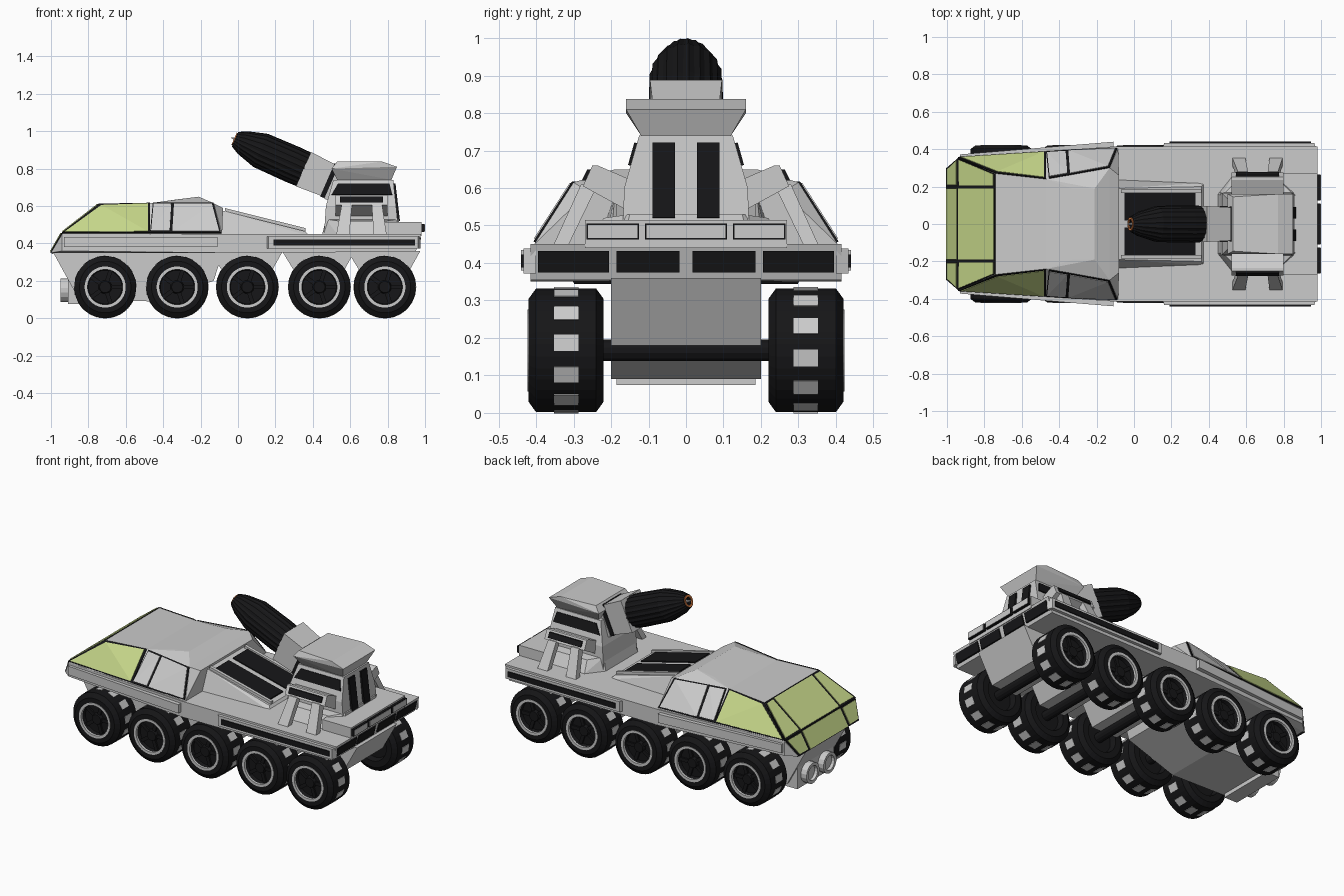
import bpy, bmesh
from math import sin, cos, pi, radians
from mathutils import Vector, Matrix

if "Cube" in bpy.data.objects:
    bpy.data.objects.remove(bpy.data.objects["Cube"])


def colour(name, rgb):
    m = bpy.data.materials.new(name)
    m.diffuse_color = (*rgb, 1)
    m.use_nodes = True
    m.node_tree.nodes["Principled BSDF"].inputs["Base Color"].default_value = m.diffuse_color
    return m


BLACK = colour("black", (0.008, 0.008, 0.009))
GREEN = colour("glass_green", (0.56, 0.67, 0.25))
ORANGE = colour("orange", (0.75, 0.22, 0.06))


def finish(name, bm, mat):
    bmesh.ops.recalc_face_normals(bm, faces=bm.faces)
    me = bpy.data.meshes.new(name)
    bm.to_mesh(me)
    bm.free()
    if mat:
        me.materials.append(mat)
    ob = bpy.data.objects.new(name, me)
    bpy.context.collection.objects.link(ob)
    return ob


def hull(name, pts, mat=None, mirror=True):
    """Faceted convex solid; points are mirrored in y by default."""
    pts = [Vector(p) for p in pts]
    if mirror:
        pts += [Vector((p.x, -p.y, p.z)) for p in pts]
    bm = bmesh.new()
    for p in pts:
        bm.verts.new(p)
    res = bmesh.ops.convex_hull(bm, input=bm.verts)
    junk = [g for g in set(res["geom_interior"] + res["geom_unused"]) if isinstance(g, bmesh.types.BMVert)]
    bmesh.ops.delete(bm, geom=junk, context="VERTS")
    bmesh.ops.dissolve_limit(bm, angle_limit=0.01, verts=bm.verts, edges=bm.edges)
    return finish(name, bm, mat)


def pair(name, pts, mat=None):
    for side, s in (("left", 1), ("right", -1)):
        hull(f"{name}_{side}", [(x, s * y, z) for x, y, z in pts], mat, False)


def box(name, x0, x1, y0, y1, z0, z1, mat=None):
    return hull(name, [(x, y, z) for x in (x0, x1) for y in (y0, y1) for z in (z0, z1)], mat, False)


def pane(name, corners, mat, margin=0.0, lift=0.006):
    """Thin plate lying on a hull face, pushed away from the body centre."""
    c = [Vector(p) for p in corners]
    mid = sum(c, Vector()) / 4
    n = (c[2] - c[0]).cross(c[3] - c[1]).normalized()
    if n.dot(mid - Vector((-0.5 if mid.x < 0.1 else 0.66, 0, 0.3))) < 0:
        n = -n
    c = [p + (mid - p).normalized() * margin for p in c]
    return hull(name, [p + n * lift for p in c] + [p - n * 0.012 for p in c], mat, False)


def window(name, corners, mat, margin=0.014):
    pane(name + "_frame", corners, BLACK, 0, 0.005)
    pane(name, corners, mat, margin, 0.009)


def lathe(name, prof, n, mtx, mat=None, closed=False, flute=0.0):
    """Revolve (radius, height) points about local z."""
    bm = bmesh.new()
    rings = []
    for r, h in prof:
        rings.append([bm.verts.new(mtx @ Vector((r * k * cos(a), r * k * sin(a), h)))
                      for i in range(n)
                      for a, k in [(2 * pi * (i + 0.5) / n, 1 - flute * (i % 2))]])
    m = len(rings)
    for j in range(m if closed else m - 1):
        a, b = rings[j], rings[(j + 1) % m]
        for i in range(n):
            bm.faces.new((a[i], a[(i + 1) % n], b[(i + 1) % n], b[i]))
    if not closed:
        bm.faces.new(rings[0])
        bm.faces.new(rings[-1])
    return finish(name, bm, mat)


# Deck, belly and suspension housings
hull("deck", [(-1, .3, .35), (-.94, .355, .36), (-.94, .355, .45), (-.1, .415, .35), (-.1, .415, .45),
              (.95, .415, .355), (.98, .415, .45)])
hull("front_belly", [(x, .2, z) for x, z in
     ((-.99, .355), (-.88, .2), (-.85, .1), (-.45, .09), (-.13, .2), (-.08, .36))])
for i, x in enumerate((.05, .435, .785)):
    hull(f"axle_housing_{i}", [(x - .2, .2, .36), (x + .19, .2, .36), (x - .09, .2, .18), (x + .09, .2, .18)])

# Side skirts and slotted side rails
pair("front_skirt", [(x, y, z) for x, y0, y1 in ((-.93, .34, .372), (-.11, .4, .44))
                     for y in (y0, y1) for z in (.38, .435)])
pair("rear_rail", [(x, y, z) for y, e in ((.4, 0), (.434, .012)) for z in (.372, .438) for x in (.15 + e, .975 - e)])
pair("rail_slot", [(x, y, z) for x in (.19, .945) for y in (.42, .44) for z in (.388, .422)], BLACK)

# Rear face slots and rear bar
for i, (a, b) in enumerate(((-.395, -.205), (-.185, -.018), (.018, .185), (.205, .395))):
    hull(f"rear_slot_{i}", [(x, y, z) for y in (a, b) for x, z in ((.94, .375), (.966, .375), (.98, .432), (.94, .432))],
         BLACK, False)
box("rear_bar", .78, .982, -.27, .27, .44, .515)
for i, (a, b) in enumerate(((-.265, -.125), (-.11, .11), (.125, .265))):
    box(f"rear_lamp_{i}", .97, .998, a, b, .462, .505, BLACK)
    box(f"rear_lamp_cover_{i}", .98, 1.0, a + .004, b - .004, .466, .501)

# Cab
hull("cab_front", [(-1, .3, .35), (-.94, .355, .45), (-.74, .27, .61), (-.47, .24, .615), (-.47, .385, .45)])
hull("cab_rear", [(-.47, .385, .45), (-.47, .24, .615), (-.33, .19, .635), (-.21, .19, .65), (-.13, .3, .615),
                  (-.08, .26, .59), (-.085, .405, .45)])
for side, s in (("left", 1), ("right", -1)):
    def q(*pts):
        return [(x, s * y, z) for x, y, z in pts]
    window(f"side_window_{side}", q((-.94, .355, .455), (-.47, .385, .455), (-.47, .24, .615), (-.74, .27, .61)), GREEN)
    window(f"side_panel_{side}", q((-.47, .385, .455), (-.36, .392, .455), (-.35, .26, .615), (-.455, .242, .615)), None, .012)
    window(f"door_panel_{side}", q((-.36, .392, .455), (-.09, .403, .455), (-.13, .3, .615), (-.35, .26, .615)), None, .012)
    window(f"windshield_{side}", q((-.94, .2, .455), (-.94, .35, .455), (-.74, .268, .61), (-.74, .2, .61)), GREEN, .012)
    window(f"lower_glass_{side}", q((-1, .2, .35), (-1, .298, .35), (-.94, .35, .455), (-.94, .2, .455)), GREEN, .012)
window("windshield_middle", [(-.94, -.2, .455), (-.94, .2, .455), (-.74, .2, .61), (-.74, -.2, .61)], GREEN, .012)
window("lower_glass_middle", [(-1, -.2, .35), (-1, .2, .35), (-.94, .2, .455), (-.94, -.2, .455)], GREEN, .012)

# Headlights
box("headlight_bar", -.91, -.82, -.185, .185, .075, .21)
for y in (-.085, .085):
    m = Matrix.Translation((-.85, y, .15)) @ Matrix.Rotation(-pi / 2, 4, "Y")
    lathe("headlight_ring", [(.065, 0), (.065, .1), (.046, .1), (.046, .06), (.046, 0)], 16, m, None, True)
    lathe("headlight_lens", [(.047, 0), (.047, .08)], 16, m)

# Sloping blast ramp behind the cab
hull("ramp", [(-.1, .24, .44), (-.1, .19, .58), (.36, .2, .465), (.38, .22, .44)])
for s in (-1, 1):
    hull("ramp_grille", [(x, s * y, z + d) for x, z in ((-.05, .568), (.33, .4735)) for y in (.02, .165)
                         for d in (-.01, .006)], BLACK, False)
    hull("ramp_rail", [(x, s * y, z + d) for x, z in ((-.07, .573), (.36, .466)) for y in (.165, .185)
                       for d in (-.01, .016)], None, False)

# Turret body, cap and slots
hull("turret_base", [(.45, .16, .45), (.53, .26, .45), (.8, .26, .45), (.87, .17, .45), (.47, .15, .53),
                     (.54, .22, .52), (.79, .22, .52), (.86, .15, .53)])
hull("turret_body", [(.46, .17, .45), (.86, .17, .45), (.47, .165, .6), (.845, .165, .6), (.51, .125, .74), (.83, .125, .74)])
hull("turret_cap", [(.53, .12, .74), (.82, .12, .74), (.5, .16, .8), (.85, .16, .81), (.53, .145, .838), (.77, .16, .838)])
for s in (-1, 1):
    pane("turret_side_slot", [(.5, s * .149, .66), (.825, s * .149, .66), (.81, s * .132, .72), (.535, s * .132, .72)], BLACK)
    pane("turret_rear_slot", [(.858, s * .03, .52), (.858, s * .09, .52), (.834, s * .09, .72), (.834, s * .03, .72)], BLACK, 0, .008)

# Turret shoulders and splayed legs
pair("shoulder", [(x, y, z) for x in (.52, .8) for y, z in ((.12, .52), (.12, .61), (.235, .66), (.25, .66), (.275, .605), (.24, .6))])
pair("shoulder_slot", [(x, y, z) for x in (.545, .775) for y, z in ((.24, .65), (.263, .65), (.278, .62), (.25, .62))], BLACK)
for a, b in ((.555, .525), (.715, .725)):
    pair("turret_leg", [(x, y, z) for x, y, z in
         [(a, .235, .61), (a + .055, .235, .61), (a, .28, .61), (a + .055, .28, .61),
          (b, .315, .445), (b + .07, .315, .445), (b, .355, .445), (b + .07, .355, .445)]])

# Fluted barrel on its raised axis
axis = Vector((-.36, 0, .158)).normalized()
F = Matrix.Translation((.35, 0, .797)) @ Vector((0, 0, 1)).rotation_difference(axis).to_matrix().to_4x4()
lathe("barrel", [(.09, -.03), (.098, 0), (.1, .06), (.097, .25), (.066, .355), (.042, .4), (.024, .4), (.024, .36)], 40, F, BLACK, False, .05)
lathe("muzzle_ring", [(.036, .395), (.036, .405), (.025, .405), (.025, .395)], 16, F, ORANGE, True)
lathe("muzzle_tip", [(.018, .35), (.003, .42)], 8, F)


def block(name, d0, d1, w0, w1, mat=None):
    c = [F @ Vector((i * w, j * w * .96, d)) for d, w in ((d0, w0), (d1, w1)) for i in (-1, 1) for j in (-1, 1)]
    hull(name, c, mat, False)


block("barrel_collar", -.15, 0, .092, .1)
block("collar_gap", -.165, -.14, .097, .097, BLACK)
block("barrel_arm", -.3, -.165, .09, .1)

# Wheels: tyre, rim ring and tread inserts, shared meshes
T = Matrix.Rotation(-pi / 2, 4, "X")
tyre = lathe("tyre", [(.012, .085), (.03, .085), (.036, .065), (.09, .065), (.1, .1), (.138, .1), (.166, .08),
                      (.166, -.08), (.138, -.1), (.1, -.1), (.09, -.065), (.012, -.065)], 32, T, BLACK)
ring = lathe("rim_ring", [(.094, .09), (.094, .103), (.11, .103), (.11, .09)], 32, T, None, True)
bm = bmesh.new()
for k in range(12):
    m = Matrix.Rotation(radians(7 + 30 * k), 4, "Y") @ Matrix.Translation((.158, 0, 0)) @ Matrix.Diagonal((.018, .065, .045, 1))
    bmesh.ops.create_cube(bm, size=1, matrix=m)
tread = finish("tread_inserts", bm, None)
bm = bmesh.new()
for k in range(5):
    m = Matrix.Rotation(2 * pi * k / 5, 4, "Y") @ Matrix.Translation((.06, .066, 0)) @ Matrix.Diagonal((.075, .02, .022, 1))
    bmesh.ops.create_cube(bm, size=1, matrix=m)
spokes = finish("spokes", bm, BLACK)
masters = (tyre, ring, tread, spokes)
for i, x in enumerate((-.71, -.325, .05, .435, .785)):
    for s in (1, -1):
        for src in masters:
            ob = bpy.data.objects.new(f"{src.name}_{i}_{'left' if s > 0 else 'right'}", src.data)
            ob.location = (x, s * .32, .167)
            ob.rotation_euler = (0 if s > 0 else pi, 0, 0)
            bpy.context.collection.objects.link(ob)
    lathe(f"axle_{i}", [(.03, -.25), (.03, .25)], 12, Matrix.Translation((x, 0, .167)) @ T, BLACK)
for src in masters:
    bpy.data.objects.remove(src)
